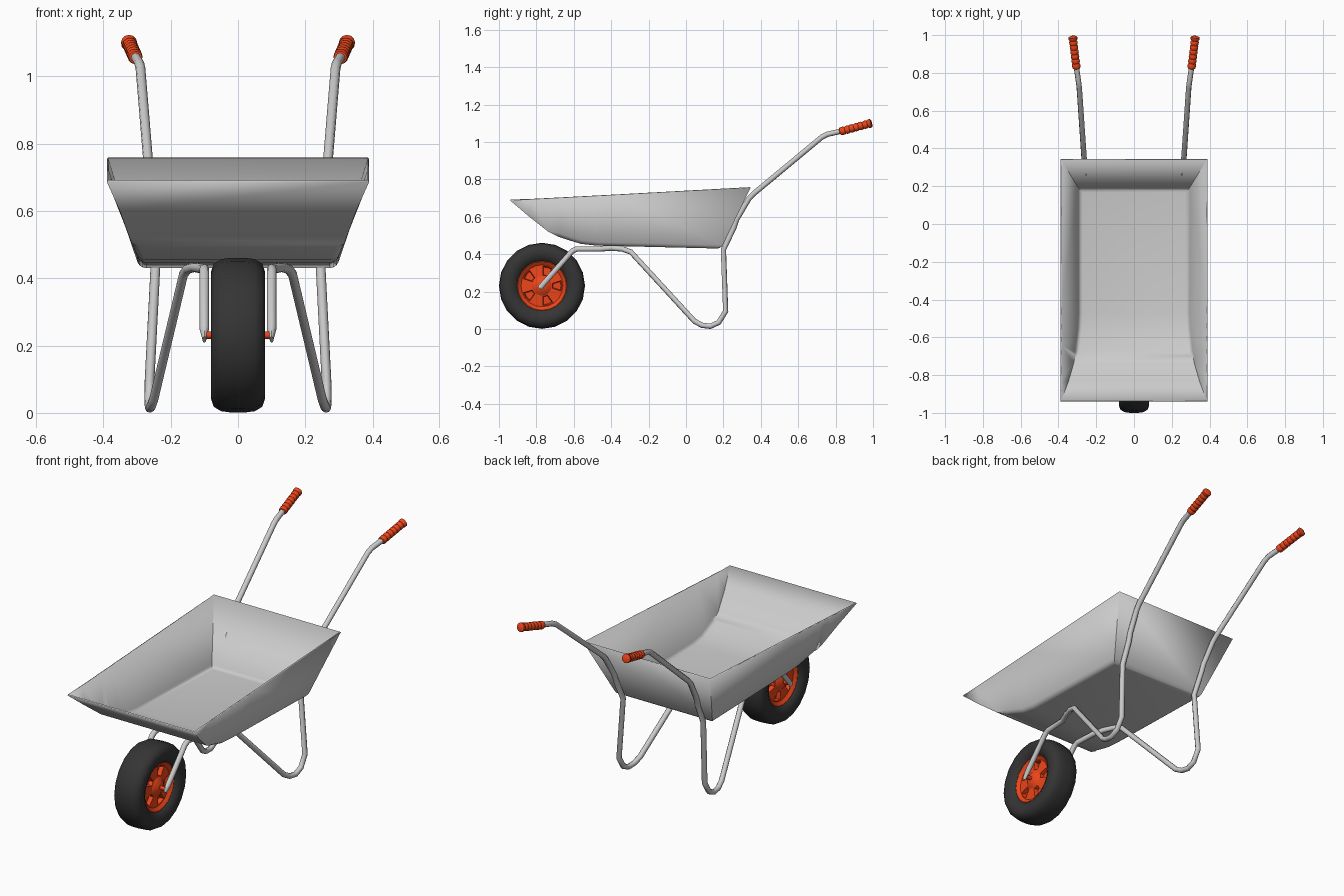
import bpy, bmesh, math
from mathutils import Vector, Matrix

if "Cube" in bpy.data.objects:
    bpy.data.objects.remove(bpy.data.objects["Cube"])

def material(name, color):
    m = bpy.data.materials.new(name)
    m.diffuse_color = color
    m.use_nodes = True
    m.node_tree.nodes["Principled BSDF"].inputs["Base Color"].default_value = m.diffuse_color
    return m

RED = material("red_plastic", (0.85, 0.06, 0.01, 1))
BLACK = material("black_rubber", (0.035, 0.035, 0.035, 1))

def smooth(ob, angle=35):
    bpy.ops.object.select_all(action='DESELECT')
    ob.select_set(True)
    bpy.context.view_layer.objects.active = ob
    bpy.ops.object.shade_smooth_by_angle(angle=math.radians(angle))

def finish(bm, name, mat=None, angle=35):
    bmesh.ops.recalc_face_normals(bm, faces=bm.faces)
    me = bpy.data.meshes.new(name)
    bm.to_mesh(me)
    bm.free()
    ob = bpy.data.objects.new(name, me)
    bpy.context.collection.objects.link(ob)
    if mat:
        me.materials.append(mat)
    smooth(ob, angle)
    return ob

def lathe(profile, segs, matrix, closed=False):
    """Revolve (axial, radius) points around local z; returns bmesh and face bands."""
    bm = bmesh.new()
    rings = [[bm.verts.new(matrix @ Vector((r * math.cos(a), r * math.sin(a), h)))
              for a in (2 * math.pi * i / segs for i in range(segs))] for h, r in profile]
    pairs = list(zip(rings, rings[1:]))
    if closed:
        pairs.append((rings[-1], rings[0]))
    bands = [[bm.faces.new((p[i], p[(i + 1) % segs], q[(i + 1) % segs], q[i]))
              for i in range(segs)] for p, q in pairs]
    if not closed:
        bm.faces.new(rings[0])
        bm.faces.new(rings[-1])
    return bm, bands

# Tray: curved floor strip lofted to a sloping rim, then thickened
stations = [(.187, .43, .293), (-.476, .446, .293), (-.56, .455, .297), (-.62, .473, .304),
            (-.68, .493, .312), (-.74, .523, .323), (-.84, .602, .352), (-.94, .687, .39)]
bm = bmesh.new()
low, rim = [], []
for i, (y, z, w) in enumerate(stations):
    low.append([bm.verts.new((s * w, y, z)) for s in (-1, 1)])
    t = (.187 - y) / 1.127
    if i < len(stations) - 1:
        rim.append([bm.verts.new((s * .39, .345 - 1.285 * t, .755 - .068 * t)) for s in (-1, 1)])
    else:
        rim.append(low[-1])
for i in range(len(stations) - 1):
    bm.faces.new((low[i][0], low[i][1], low[i + 1][1], low[i + 1][0]))
    for s in (0, 1):
        loop = [low[i][s], low[i + 1][s], rim[i + 1][s], rim[i][s]]
        bm.faces.new(list(dict.fromkeys(loop)))
bm.faces.new((low[0][0], rim[0][0], rim[0][1], low[0][1]))
bmesh.ops.recalc_face_normals(bm, faces=bm.faces)
soft = [bm.edges.get((low[0][0], low[0][1]))]
soft += [bm.edges.get((low[i][s], low[i + 1][s])) for i in range(4) for s in (0, 1)]
bmesh.ops.bevel(bm, geom=soft, offset=.02, segments=3, profile=.5, affect='EDGES')
tray = finish(bm, "tray", angle=30)
mod = tray.modifiers.new("sheet", 'SOLIDIFY')
mod.thickness = .007
mod.offset = -1

# Wheel parts revolve around the x axis
wheel = Matrix.Translation((0, -.77, .231)) @ Matrix.Rotation(math.pi / 2, 4, 'Y')
half = [(.048, .128), (.066, .14), (.078, .165), (.08, .19), (.072, .213), (.05, .226), (.02, .23)]
tyre, _ = lathe(half + [(-h, r) for h, r in reversed(half)], 20, wheel, closed=True)
finish(tyre, "tyre", BLACK, 45)

# Wheel rim: dished disc with five pockets on each side
half = [(.066, .012), (.064, .028), (.046, .052), (.042, .112), (.056, .13), (.054, .14)]
bm, bands = lathe(half + [(-h, r) for h, r in reversed(half)], 20, wheel)
bmesh.ops.recalc_face_normals(bm, faces=bm.faces)
for band in (2, len(bands) - 3):
    pockets = [f for i, f in enumerate(bands[band]) if i % 4 < 2]
    bmesh.ops.inset_region(bm, faces=pockets, thickness=.005, depth=0, use_even_offset=True)
    bmesh.ops.inset_region(bm, faces=pockets, thickness=.004, depth=-.022, use_even_offset=True)
finish(bm, "wheel_rim", RED, 30)

axle, _ = lathe([(-.099, .011), (.099, .011)], 12, wheel)
finish(axle, "axle", RED)

# Bent tube from axle to foot to handle, one per side, with ribbed grips
path = [(.1, -.782, .218), (.1, -.755, .25), (.1, -.61, .415), (.1, -.585, .428), (.107, -.46, .428),
        (.13, -.4, .433), (.15, -.34, .428), (.162, -.295, .412), (.25, .045, .042),
        (.258, .085, .02), (.262, .13, .0145), (.264, .175, .035), (.263, .212, .095),
        (.246, .2, .425), (.25, .255, .54), (.253, .27, .585), (.262, .335, .695),
        (.265, .36, .722), (.29, .725, 1.025), (.294, .755, 1.041), (.305, .83, 1.058),
        (.32, .96, 1.093)]
grip_profile = [(0, .015), (.003, .02)]
for k in range(6):
    h = .012 + k * .025
    grip_profile += [(h, .022), (h + .012, .022), (h + .018, .0185)]
grip_profile += [(.162, .024), (.174, .024), (.178, .017)]

for side, s in (("right", 1), ("left", -1)):
    cu = bpy.data.curves.new("frame_tube_" + side, 'CURVE')
    cu.dimensions = '3D'
    cu.bevel_depth = .0145
    cu.bevel_resolution = 2
    cu.use_fill_caps = True
    sp = cu.splines.new('POLY')
    sp.points.add(len(path) - 1)
    for p, (x, y, z) in zip(sp.points, path):
        p.co = (s * x, y, z, 1)
    tube = bpy.data.objects.new("frame_tube_" + side, cu)
    bpy.context.collection.objects.link(tube)
    bpy.ops.object.select_all(action='DESELECT')
    tube.select_set(True)
    bpy.context.view_layer.objects.active = tube
    bpy.ops.object.convert(target='MESH')
    tube = bpy.context.view_layer.objects.active
    # Flatten the tube end that holds the axle
    for v in tube.data.vertices:
        if v.co.y < -.765:
            v.co.x = s * .1 + (v.co.x - s * .1) * .4
    smooth(tube, 50)

    a, b = Vector((s * .304, .822, 1.055)), Vector((s * .325, .994, 1.102))
    turn = (b - a).to_track_quat('Z', 'Y').to_matrix().to_4x4()
    grip, _ = lathe(grip_profile, 12, Matrix.Translation(a) @ turn)
    finish(grip, "grip_" + side, RED, 40)
